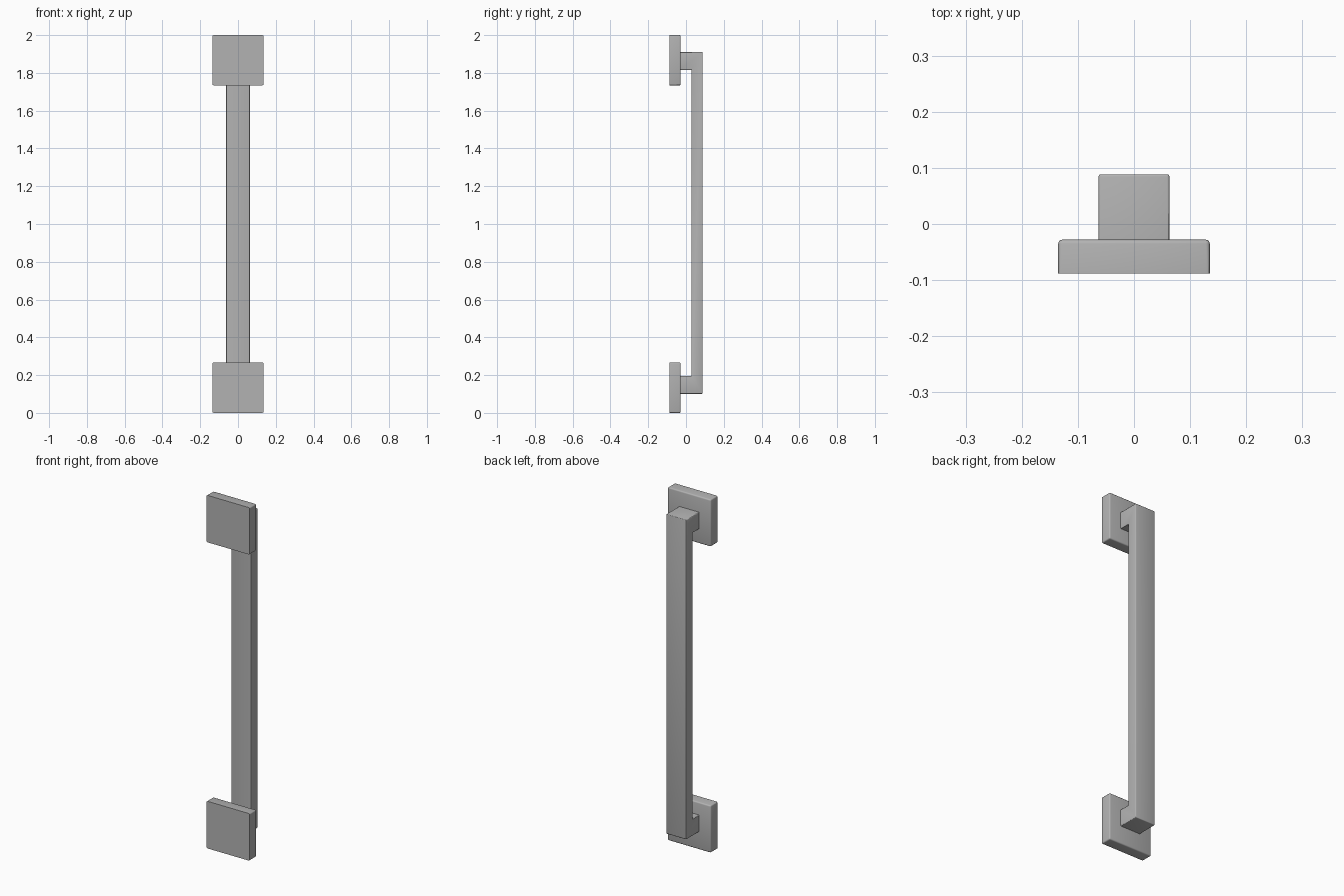
import bpy, bmesh

if "Cube" in bpy.data.objects:
    bpy.data.objects.remove(bpy.data.objects["Cube"])

metal = bpy.data.materials.new("satin_grey")
metal.diffuse_color = (0.45, 0.45, 0.45, 1)
metal.use_nodes = True
metal.node_tree.nodes["Principled BSDF"].inputs["Base Color"].default_value = metal.diffuse_color

BACK = -0.0885    # mounting face of the plates
SEAT = -0.028     # where the grip meets the plates


def finish(name, bm, bevel_rule, width):
    """Round the chosen edges and turn the mesh into an object."""
    bmesh.ops.recalc_face_normals(bm, faces=bm.faces)
    edges = [e for e in bm.edges if bevel_rule(e)]
    bmesh.ops.bevel(bm, geom=edges, offset=width, segments=3,
                    profile=0.5, affect='EDGES', clamp_overlap=True)
    mesh = bpy.data.meshes.new(name)
    bm.to_mesh(mesh)
    bm.free()
    mesh.materials.append(metal)
    ob = bpy.data.objects.new(name, mesh)
    bpy.context.collection.objects.link(ob)
    bpy.ops.object.select_all(action='DESELECT')
    ob.select_set(True)
    bpy.context.view_layer.objects.active = ob
    bpy.ops.object.shade_smooth_by_angle()
    return ob


def extruded(points, half_width):
    """Side profile in y,z extruded symmetrically along x."""
    bm = bmesh.new()
    face = bm.faces.new([bm.verts.new((-half_width, y, z)) for y, z in points])
    ext = bmesh.ops.extrude_face_region(bm, geom=[face])
    verts = [g for g in ext["geom"] if isinstance(g, bmesh.types.BMVert)]
    bmesh.ops.translate(bm, verts=verts, vec=(2 * half_width, 0, 0))
    return bm


def lies_at(edge, y):
    return all(abs(v.co.y - y) < 1e-4 for v in edge.verts)


# Square end plates, rounded everywhere except around the flat mounting face
for name, z0, z1 in (("lower_plate", 0.0, 0.267), ("upper_plate", 1.734, 2.0)):
    bm = extruded([(BACK, z0), (SEAT, z0), (SEAT, z1), (BACK, z1)], 0.135)
    finish(name, bm, lambda e: not lies_at(e, BACK), 0.007)

# One-piece grip: long flat bar with a short post at each end
profile = [(SEAT, 0.101), (0.0885, 0.101), (0.0885, 1.911), (SEAT, 1.911),
           (SEAT, 1.816), (0.029, 1.816), (0.029, 0.196), (SEAT, 0.196)]
grip = extruded(profile, 0.063)
finish("grip_bar", grip,
       lambda e: not lies_at(e, SEAT) and e.is_convex, 0.004)
